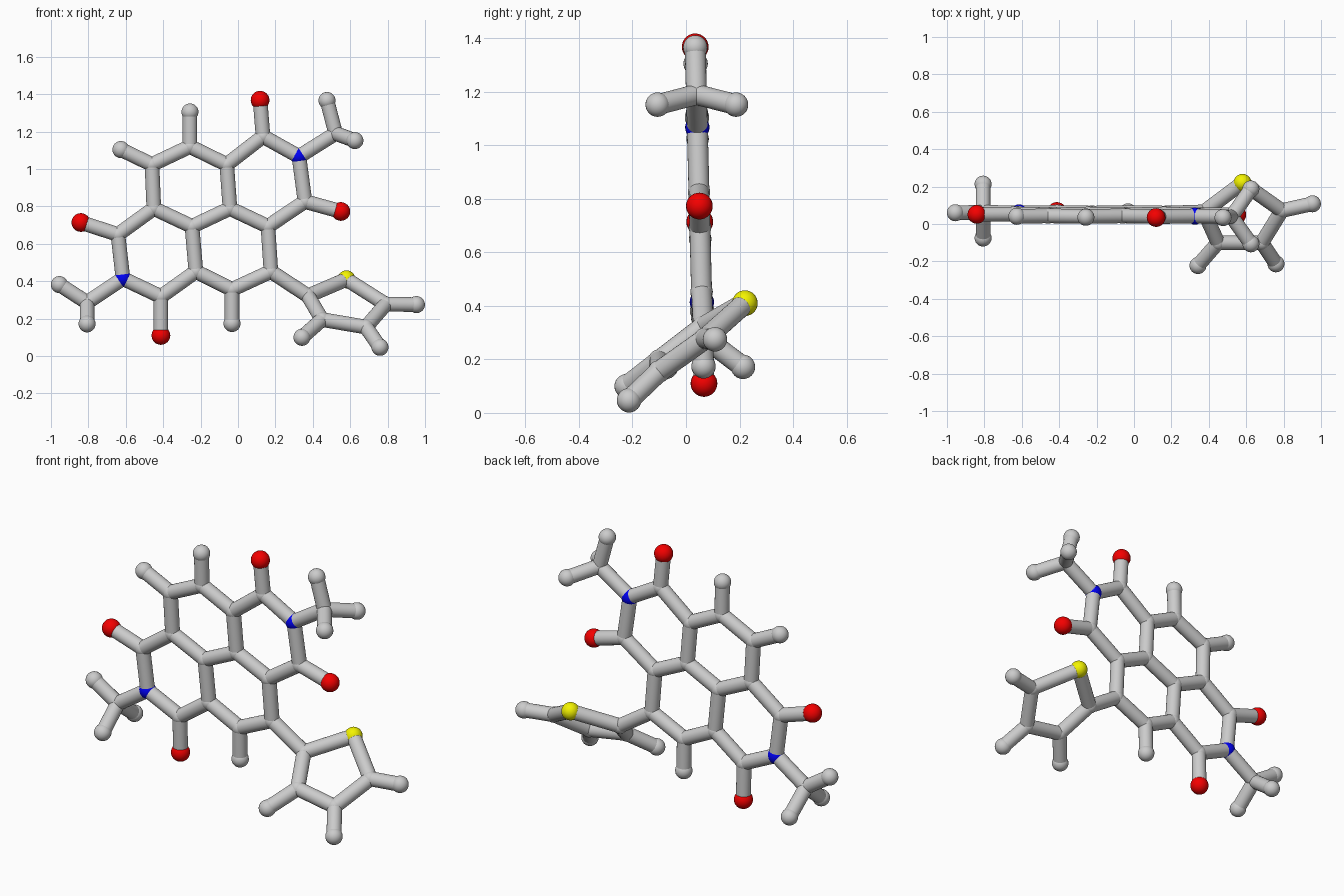
import bpy, bmesh
from mathutils import Vector, Matrix

if "Cube" in bpy.data.objects:
    bpy.data.objects.remove(bpy.data.objects["Cube"])

STICK, BALL, BIG = 0.039, 0.0455, 0.05


def flat(x, z):
    # the fused-ring sheet is very slightly tilted out of the vertical
    return Vector((x, 0.07 - 0.026 * z, z))


# atom positions: sheet atoms lie in the plane, the others carry their own depth
core = {n: flat(*p) for n, p in {
    "a1": (-0.257, 1.12), "a2": (-0.46, 1.024), "a3": (-0.45, 0.789),
    "a4": (-0.246, 0.693), "a5": (-0.043, 0.789), "a6": (-0.06, 1.024),
    "b1": (0.16, 0.693), "b2": (0.176, 0.452), "b3": (-0.032, 0.356), "b4": (-0.225, 0.452),
    "c1": (0.134, 1.174), "c2": (0.358, 0.826), "d1": (-0.642, 0.65), "d2": (-0.412, 0.318),
    "m1": (0.522, 1.19), "m2": (-0.807, 0.286)}.items()}
ring = {"t1": Vector((0.374, 0.065, 0.322)), "t2": Vector((0.79, 0.072, 0.277)),
        "t3": Vector((0.684, -0.1, 0.155)), "t4": Vector((0.449, -0.1, 0.195))}
nitrogen = {"n1": flat(0.326, 1.067), "n2": flat(-0.615, 0.414)}
oxygen = {"o1": flat(0.118, 1.368), "o2": flat(0.55, 0.773),
          "o3": flat(-0.84, 0.714), "o4": flat(-0.412, 0.11)}
sulfur = {"s": Vector((0.58, 0.22, 0.41))}
tips = {"h1": flat(-0.257, 1.305), "h2": flat(-0.626, 1.104), "h3": flat(-0.032, 0.174),
        "h4": flat(0.476, 1.366), "h5": Vector((0.625, -0.106, 1.152)),
        "h6": Vector((0.625, 0.187, 1.152)), "h7": flat(-0.955, 0.382),
        "h8": Vector((-0.807, -0.075, 0.172)), "h9": Vector((-0.807, 0.213, 0.172)),
        "t5": Vector((0.954, 0.108, 0.275)), "t6": Vector((0.759, -0.213, 0.047)),
        "t7": Vector((0.342, -0.222, 0.1))}
atoms = {**core, **ring, **nitrogen, **oxygen, **sulfur, **tips}


def finish(bm, name, color=None):
    me = bpy.data.meshes.new(name)
    bm.to_mesh(me)
    bm.free()
    me.shade_smooth()
    ob = bpy.data.objects.new(name, me)
    bpy.context.collection.objects.link(ob)
    if color:
        mat = bpy.data.materials.new(name + "_color")
        mat.diffuse_color = (*color, 1)
        mat.use_nodes = True
        mat.node_tree.nodes["Principled BSDF"].inputs["Base Color"].default_value = mat.diffuse_color
        me.materials.append(mat)


def balls(name, group, r, color=None):
    bm = bmesh.new()
    for p in group.values():
        bmesh.ops.create_uvsphere(bm, u_segments=24, v_segments=16, radius=r,
                                  matrix=Matrix.Translation(p))
    finish(bm, name, color)


def sticks(name, chains):
    # each chain is a run of atoms joined one to the next
    bm = bmesh.new()
    for chain in chains:
        keys = chain.split()
        for k, l in zip(keys, keys[1:]):
            p, q = atoms[k], atoms[l]
            d = q - p
            m = Matrix.Translation((p + q) / 2) @ d.to_track_quat('Z', 'Y').to_matrix().to_4x4()
            bmesh.ops.create_cone(bm, cap_ends=False, segments=24, radius1=STICK,
                                  radius2=STICK, depth=d.length, matrix=m)
    finish(bm, name)


# bonds
sticks("fused_ring_sticks", ["a1 a2 a3 a4 a5 a6 a1", "a5 b1 b2 b3 b4 a4",
                             "a6 c1 n1 c2 b1", "a3 d1 n2 d2 b4"])
sticks("side_ring_sticks", ["b2 t1 s t2 t3 t4 t1", "t2 t5", "t3 t6", "t4 t7"])
sticks("branch_sticks", ["a1 h1", "a2 h2", "b3 h3", "c1 o1", "c2 o2", "d1 o3", "d2 o4",
                         "n1 m1 h4", "h5 m1 h6", "n2 m2 h7", "h8 m2 h9"])

# atoms
balls("frame_joints", core, 0.042)
balls("side_ring_joints", ring, 0.042)
balls("tip_balls", tips, BALL)
balls("blue_joints", nitrogen, BALL, (0.0, 0.0, 0.9))
balls("red_balls", oxygen, BIG, (0.9, 0.0, 0.0))
balls("yellow_ball", sulfur, 0.048, (0.9, 0.9, 0.0))
